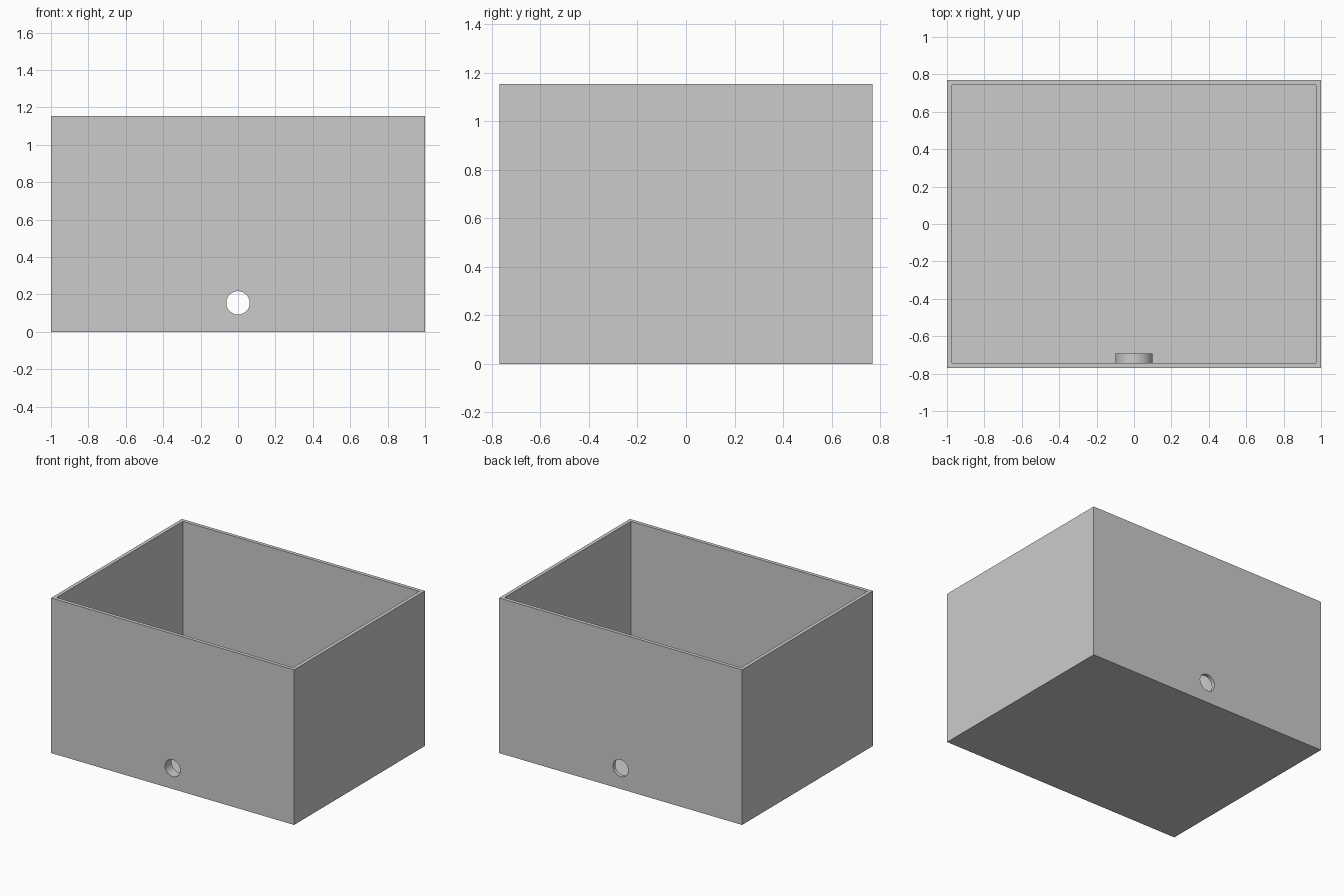
import bpy
import math

W, D, H = 2.0, 1.538, 1.154      # outer size
T = 0.027                        # wall thickness
HOLE_R, COLLAR_R, HOLE_Z = 0.0625, 0.1, 0.155
COLLAR_END = -0.692

old = bpy.data.objects.get("Cube")
if old:
    bpy.data.objects.remove(old, do_unlink=True)

grey = bpy.data.materials.new("light grey")
grey.use_nodes = True
colour = (0.6, 0.6, 0.6, 1)
grey.diffuse_color = colour
grey.node_tree.nodes["Principled BSDF"].inputs["Base Color"].default_value = colour


def block(name, size, z):
    bpy.ops.mesh.primitive_cube_add(size=1, location=(0, 0, z + size[2] / 2))
    ob = bpy.context.object
    ob.name = name
    ob.scale = size
    bpy.ops.object.transform_apply(location=True, rotation=False, scale=True)
    ob.data.materials.append(grey)
    return ob


def rod(name, radius, y0, y1):
    """Cylinder lying along y at the height of the hole."""
    bpy.ops.mesh.primitive_cylinder_add(
        vertices=64, radius=radius, depth=y1 - y0,
        location=(0, (y0 + y1) / 2, HOLE_Z), rotation=(math.pi / 2, 0, 0))
    ob = bpy.context.object
    ob.name = name
    ob.data.materials.append(grey)
    return ob


def combine(target, tool, operation):
    mod = target.modifiers.new(tool.name, "BOOLEAN")
    mod.operation = operation
    mod.solver = "EXACT"
    mod.object = tool
    bpy.context.view_layer.objects.active = target
    bpy.ops.object.modifier_apply(modifier=mod.name)
    bpy.data.objects.remove(tool, do_unlink=True)


# Open box with a floor
box = block("open_box", (W, D, H), 0)
combine(box, block("cavity", (W - 2 * T, D - 2 * T, H), T), "DIFFERENCE")

# Round collar inside the front wall, then one bore through both walls
combine(box, rod("collar", COLLAR_R, -D / 2 + T / 2, COLLAR_END), "UNION")
combine(box, rod("bore", HOLE_R, -D, D), "DIFFERENCE")

# Smooth round faces, crisp edges
bpy.ops.object.select_all(action="DESELECT")
box.select_set(True)
bpy.context.view_layer.objects.active = box
bpy.ops.object.shade_smooth_by_angle(angle=math.radians(30))
